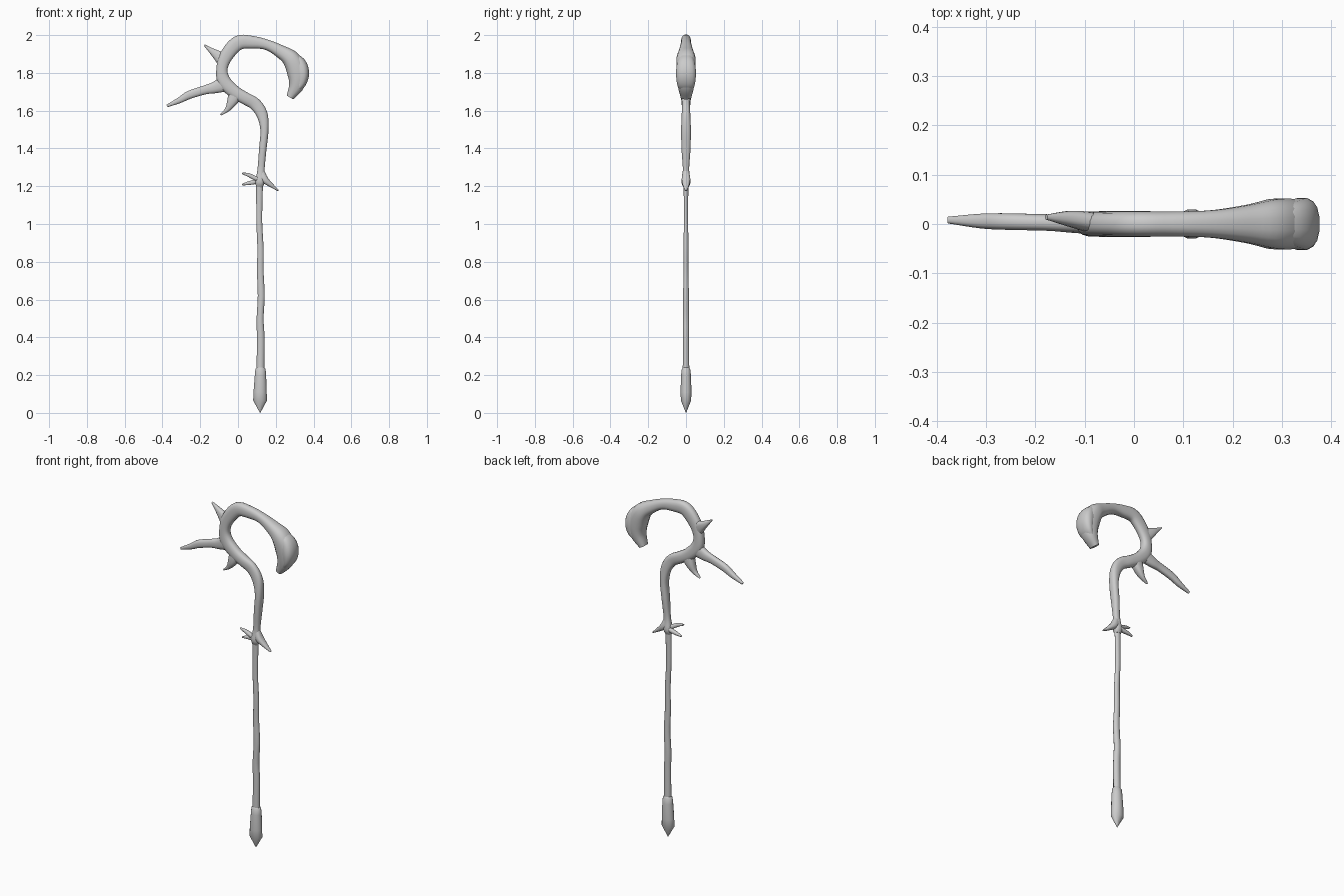
import bpy, bmesh, math
from mathutils import Vector


def spline(pts, steps):
    """Catmull-Rom resampling of tuples of any length."""
    p = [Vector(q) for q in pts]
    p = [p[0] * 2 - p[1]] + p + [p[-1] * 2 - p[-2]]
    out = []
    for i in range(1, len(p) - 2):
        a, b, c, d = p[i - 1:i + 3]
        for s in range(steps):
            t = s / steps
            out.append(0.5 * (b * 2 + (c - a) * t + (a * 2 - b * 5 + c * 4 - d) * t * t
                              + (b * 3 - a - c * 3 + d) * t ** 3))
    return out + [p[-2]]


def limb(name, pts, steps=4, sides=16, power=0.8, angle=40):
    """Sweep a soft-cornered section along x, y, z, with in-plane and depth half widths."""
    pts = [tuple(p) for p in pts]
    rows = []
    for x, y, z, w, d in pts:
        rows.append((x, y, z, w, d))
    if steps > 1:
        # position and size are interpolated together
        pos = spline([r[:3] for r in rows], steps)
        size = spline([(r[3], r[4], 0) for r in rows], steps)
    else:
        pos = [Vector(r[:3]) for r in rows]
        size = [Vector((r[3], r[4], 0)) for r in rows]
    bm = bmesh.new()
    rings = []
    for i, c in enumerate(pos):
        t = pos[min(i + 1, len(pos) - 1)] - pos[max(i - 1, 0)]
        n = Vector((-t.z, 0, t.x)).normalized()
        w, d = max(size[i].x, 0.001), max(size[i].y, 0.001)
        ring = []
        for k in range(sides):
            a = math.tau * (k + 0.5) / sides
            u, v = math.cos(a), math.sin(a)
            u = math.copysign(abs(u) ** power, u)
            v = math.copysign(abs(v) ** power, v)
            ring.append(bm.verts.new(c + n * (w * u) + Vector((0, d * v, 0))))
        rings.append(ring)
    for a, b in zip(rings, rings[1:]):
        for k in range(sides):
            j = (k + 1) % sides
            bm.faces.new((a[k], a[j], b[j], b[k]))
    bm.faces.new(rings[0][::-1])
    bm.faces.new(rings[-1])
    bmesh.ops.recalc_face_normals(bm, faces=bm.faces)
    me = bpy.data.meshes.new(name)
    bm.to_mesh(me)
    bm.free()
    ob = bpy.data.objects.new(name, me)
    bpy.context.collection.objects.link(ob)
    bpy.ops.object.select_all(action='DESELECT')
    ob.select_set(True)
    bpy.context.view_layer.objects.active = ob
    bpy.ops.object.shade_smooth_by_angle(angle=math.radians(angle))
    return ob


# Pointed foot
limb("foot_spike", [(.117, 0, 0, .001, .001), (.117, 0, .066, .038, .028),
                    (.117, 0, .11, .036, .03), (.119, 0, .2, .031, .027),
                    (.119, 0, .232, .028, .023), (.119, 0, .24, .021, .018)],
     steps=1, sides=12, power=1, angle=35)

# Slightly crooked shaft
limb("shaft", [(.119, 0, .22, .021, .018), (.12, 0, .4, .021, .017),
               (.117, 0, .5, .019, .017), (.123, 0, .62, .019, .016),
               (.118, 0, .75, .018, .013), (.119, 0, .87, .017, .013),
               (.113, 0, 1.0, .016, .012), (.113, 0, 1.12, .017, .012),
               (.115, 0, 1.24, .019, .014)], sides=12, power=1)

# Curved neck, ring and hook in one sweep
limb("hook", [(.113, 0, 1.195, .018, .014), (.116, 0, 1.225, .024, .024),
              (.122, 0, 1.29, .019, .017), (.131, 0, 1.395, .02, .024),
              (.14, 0, 1.5, .022, .026), (.127, 0, 1.58, .03, .023),
              (.09, 0, 1.635, .033, .021), (.035, 0, 1.667, .033, .026),
              (-.02, 0, 1.70, .035, .027), (-.073, 0, 1.755, .036, .026),
              (-.085, 0, 1.82, .03, .025), (-.062, 0, 1.89, .036, .025),
              (0, 0, 1.958, .039, .026), (.075, 0, 1.962, .034, .026),
              (.155, 0, 1.948, .028, .028), (.23, 0, 1.91, .036, .039),
              (.283, 0, 1.87, .048, .051), (.315, 0, 1.80, .055, .051),
              (.31, 0, 1.735, .042, .044), (.275, 0, 1.67, .02, .028)], steps=5)

# Raised plate over the outside of the hook's heavy end
limb("hook_plate", [(.278, 0, 1.905, .012, .026), (.322, 0, 1.855, .034, .046),
                    (.341, 0, 1.80, .036, .0535), (.335, 0, 1.745, .026, .048),
                    (.305, 0, 1.705, .014, .034)], steps=5)

# Thorns around the ring
limb("long_thorn", [(-.065, 0, 1.745, .045, .022), (-.125, .002, 1.722, .031, .02),
                    (-.175, .003, 1.71, .024, .017), (-.257, .005, 1.684, .022, .017),
                    (-.31, .006, 1.655, .016, .015), (-.376, .008, 1.625, .007, .007)])
limb("upper_thorn", [(-.07, 0, 1.865, .045, .022), (-.125, .01, 1.905, .021, .017),
                     (-.178, .014, 1.947, .004, .005)])
limb("lower_thorn", [(-.01, 0, 1.695, .042, .024), (-.034, 0, 1.642, .026, .024),
                     (-.058, 0, 1.605, .013, .015), (-.092, 0, 1.578, .004, .005)])

# Twigs at the joint of shaft and neck
limb("right_twig", [(.119, 0, 1.275, .022, .016), (.14, 0, 1.237, .02, .023),
                    (.17, 0, 1.21, .013, .018), (.214, 0, 1.177, .004, .006)])
for label, s, z in (("upper", 1, 1.268), ("lower", -1, 1.208)):
    limb(label + "_left_twig", [(.12, 0, 1.235, .015, .018),
                                (.09, -s * .006, 1.233 + s * .01, .012, .014),
                                (.055, -s * .01, z - s * .008, .01, .01),
                                (.022, -s * .01, z, .004, .005)])
